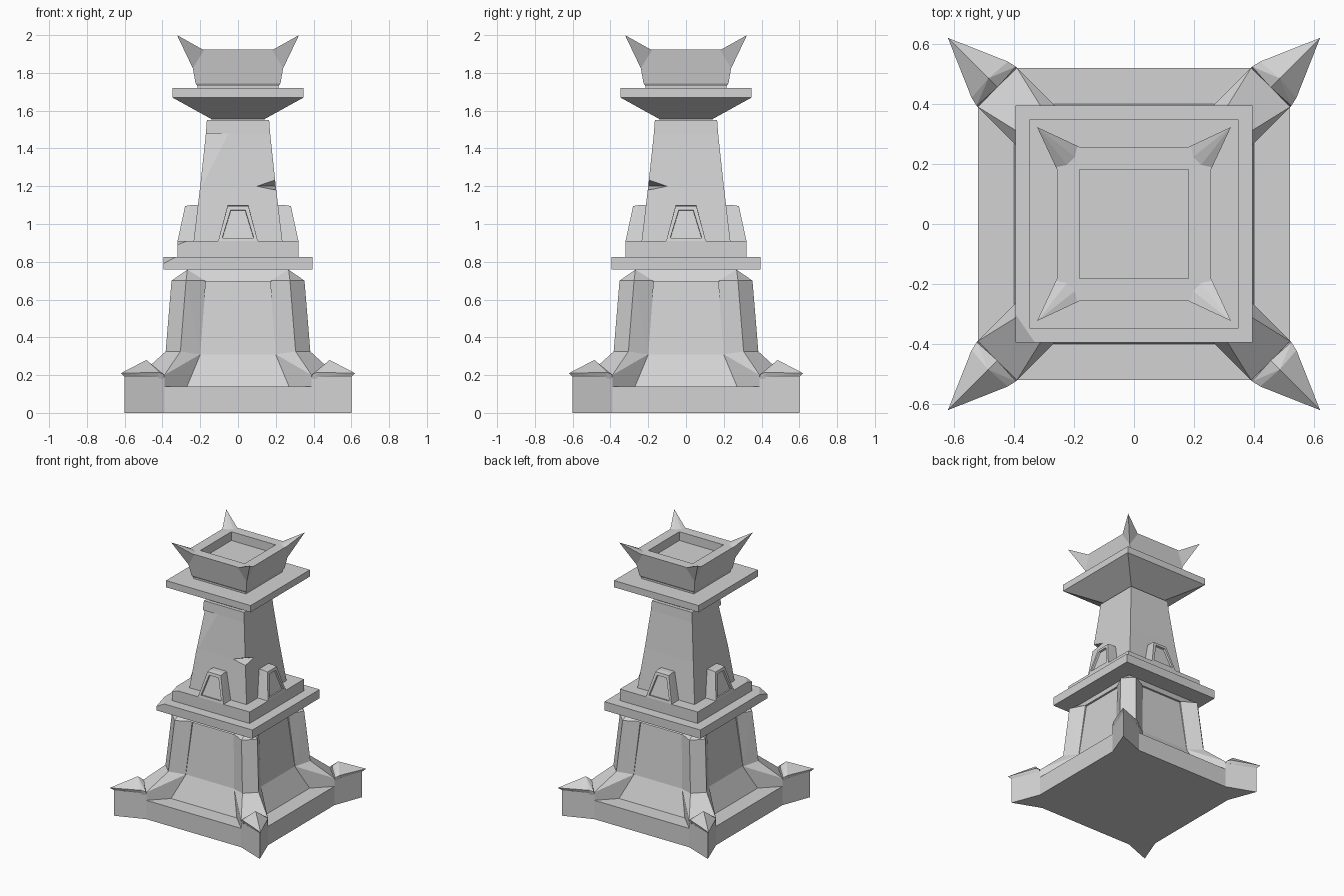
import bpy
import bmesh
from math import pi
from mathutils import Matrix, Vector

old = bpy.data.objects.get("Cube")
if old:
    bpy.data.objects.remove(old, do_unlink=True)

stone = bpy.data.materials.new("grey stone")
stone.use_nodes = True
grey = (0.65, 0.65, 0.65, 1)
stone.diffuse_color = grey
stone.node_tree.nodes["Principled BSDF"].inputs["Base Color"].default_value = grey


def finish(name, bm):
    bmesh.ops.recalc_face_normals(bm, faces=bm.faces)
    mesh = bpy.data.meshes.new(name)
    bm.to_mesh(mesh)
    bm.free()
    mesh.materials.append(stone)
    obj = bpy.data.objects.new(name, mesh)
    bpy.context.collection.objects.link(obj)
    return obj


def loft(name, rings, chip=None):
    """Capped skin through rings of points; chip is a plane that breaks off a corner."""
    bm = bmesh.new()
    loops = [[bm.verts.new(p) for p in ring] for ring in rings]
    n = len(loops[0])
    for a, b in zip(loops, loops[1:]):
        for i in range(n):
            j = (i + 1) % n
            bm.faces.new((a[i], a[j], b[j], b[i]))
    bm.faces.new(loops[0][::-1])
    bm.faces.new(loops[-1])
    if chip:
        a, b, c = map(Vector, chip)
        normal = (b - a).cross(c - a).normalized()
        if normal.dot(Vector((0, 0, a.z)) - a) > 0:
            normal.negate()
        bmesh.ops.bisect_plane(bm, geom=bm.verts[:] + bm.edges[:] + bm.faces[:],
                               plane_co=a, plane_no=normal, clear_outer=True)
        bmesh.ops.holes_fill(bm, edges=[e for e in bm.edges if e.is_boundary], sides=0)
    return finish(name, bm)


def square(name, profile, chip=None):
    """Square tower section from (height, half width) steps."""
    corners = ((-1, -1), (1, -1), (1, 1), (-1, 1))
    return loft(name, [[(x * h, y * h, z) for x, y in corners] for z, h in profile], chip)


def hull(bm, points):
    verts = [bm.verts.new(p) for p in points]
    out = bmesh.ops.convex_hull(bm, input=verts)
    junk = [v for v in out["geom_interior"] if isinstance(v, bmesh.types.BMVert)]
    bmesh.ops.delete(bm, geom=junk, context="VERTS")


def four_hulls(name, points, recess=False):
    """The same convex block on all four sides or corners."""
    bm = bmesh.new()
    for k in range(4):
        turn = Matrix.Rotation(k * pi / 2, 3, "Z")
        hull(bm, [turn @ Vector(p) for p in points])
    bmesh.ops.dissolve_limit(bm, angle_limit=0.01, verts=bm.verts, edges=bm.edges)
    if recess:
        bmesh.ops.recalc_face_normals(bm, faces=bm.faces)
        bm.normal_update()
        fronts = [f for f in bm.faces
                  if f.normal.xy.dot(f.calc_center_median().xy) > 0.2]
        bmesh.ops.inset_individual(bm, faces=fronts, thickness=0.027)
        bmesh.ops.inset_individual(bm, faces=fronts, thickness=0.001, depth=-0.014)
    return finish(name, bm)


def both(points):
    """Points plus their mirror across the corner diagonal."""
    return points + [(y, x, z) for x, y, z in points if x != y]


# Star-shaped base slab
star = []
for k in range(4):
    turn = Matrix.Rotation(k * pi / 2, 3, "Z")
    star += [turn @ Vector(p) for p in ((0.52, 0.39, 0), (0.6, 0.6, 0), (0.39, 0.52, 0))]
loft("base_slab", [star, [p + Vector((0, 0, 0.14)) for p in star]])

# Pointed corner feet, each with a peaked cap
foot = both([(0.39, 0.52, 0.14), (0.6, 0.6, 0.14), (0.3, 0.3, 0.14)])
four_hulls("corner_feet", foot + [(x, y, 0.19) for x, y, z in foot])
ridge = [(0.42, 0.541, 0.215), (0.485, 0.485, 0.28)]
four_hulls("corner_foot_tips", both(ridge + [
    (0.42, 0.531, 0.19), (0.6, 0.6, 0.19), (0.62, 0.62, 0.21)]))
four_hulls("corner_foot_ridges", both(ridge + [
    (0.39, 0.52, 0.18), (0.42, 0.531, 0.18), (0.394, 0.524, 0.205), (0.455, 0.455, 0.25)]))

# Lower body with corner buttresses
square("lower_body", [(0.13, 0.404), (0.14, 0.4), (0.31, 0.327), (0.7, 0.285)])
square("lower_neck", [(0.695, 0.3), (0.705, 0.295), (0.76, 0.265)])
middle = both([(0.2, 0.33, 0.31), (0.305, 0.383, 0.325), (0.2, 0.2, 0.32)])
four_hulls("buttress_feet", middle + both([
    (0.39, 0.52, 0.14), (0.39, 0.52, 0.2), (0.27, 0.4, 0.14), (0.2, 0.2, 0.14)]))
four_hulls("buttresses", middle + both([
    (0.17, 0.295, 0.7), (0.275, 0.352, 0.7), (0.17, 0.17, 0.7), (0.268, 0.268, 0.758)]))

# Stepped middle plates, each with a broken corner
square("middle_plate", [(0.76, 0.395), (0.825, 0.395)],
       [(-0.395, -0.3, 0.825), (-0.33, -0.395, 0.825), (-0.395, -0.395, 0.79)])
square("middle_step", [(0.825, 0.32), (0.91, 0.32)],
       [(-0.32, -0.26, 0.91), (-0.27, -0.32, 0.91), (-0.32, -0.32, 0.89)])

# Upper shaft with a worn corner and a notch
shaft = square("upper_shaft", [(0.91, 0.235), (1.2, 0.2), (1.48, 0.17)],
               [(-0.05, -0.17, 1.48), (-0.16, -0.145, 1.48), (-0.202, -0.202, 1.18)])
bm = bmesh.new()
hull(bm, [(0.09, -0.21, 1.2), (0.21, -0.09, 1.2), (0.2, -0.2, 1.235),
          (0.2, -0.2, 1.18), (0.3, -0.3, 1.2)])
cutter = finish("notch_cutter", bm)
cutter.hide_render = True
cut = shaft.modifiers.new("notch", "BOOLEAN")
cut.operation = "DIFFERENCE"
cut.solver = "EXACT"
cut.object = cutter
bpy.context.view_layer.objects.active = shaft
bpy.ops.object.modifier_apply(modifier=cut.name)
bpy.data.objects.remove(cutter, do_unlink=True)
square("shaft_collar", [(1.48, 0.17), (1.55, 0.165)])

# Tapered niches on the four sides
four_hulls("niches", [(s * w, y, z) for s in (-1, 1) for w, y, z in (
    (0.105, -0.32, 0.91), (0.055, -0.28, 1.095), (0.055, -0.25, 1.1),
    (0.105, -0.2, 0.91), (0.055, -0.2, 1.1))], recess=True)

# Flared capital and hollow crown
square("capital", [(1.54, 0.14), (1.555, 0.14), (1.67, 0.348), (1.72, 0.348)])
square("crown", [(1.715, 0.215), (1.73, 0.215), (1.745, 0.225), (1.925, 0.257),
                 (1.925, 0.182), (1.86, 0.182)])
four_hulls("crown_spikes", both([
    (0.237, 0.237, 1.82), (0.18, 0.256, 1.92), (0.18, 0.21, 1.915), (0.323, 0.323, 2.0)]))
